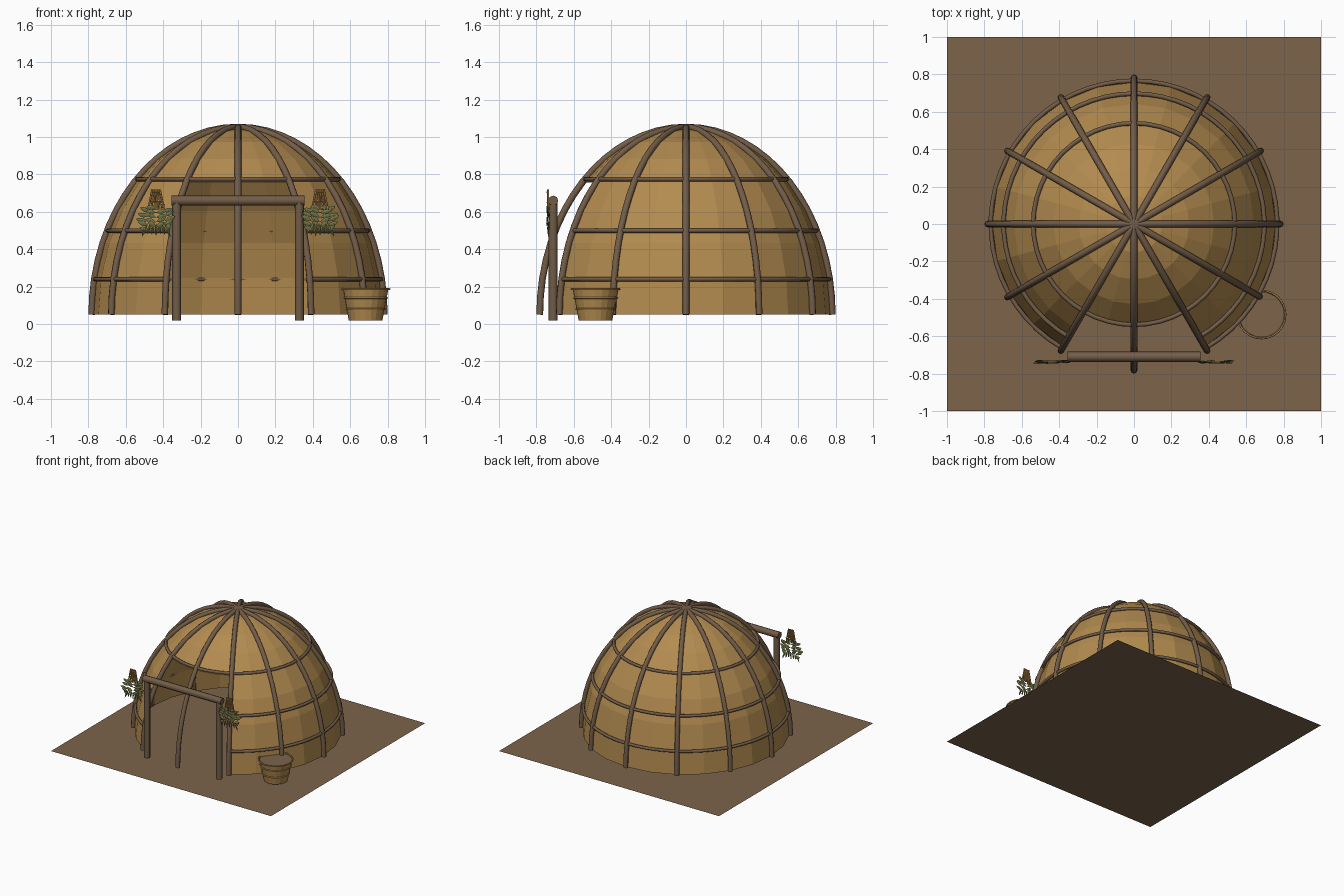
import bpy, bmesh, math, random
from math import sin, cos, pi, radians
from mathutils import Vector, Matrix

random.seed(4)
if "Cube" in bpy.data.objects:
    bpy.data.objects.remove(bpy.data.objects["Cube"])


def material(name, *rgb):
    m = bpy.data.materials.new(name)
    m.use_nodes = True
    m.diffuse_color = (*rgb, 1)
    m.node_tree.nodes["Principled BSDF"].inputs["Base Color"].default_value = (*rgb, 1)
    return m


EARTH = material("packed earth", 0.20, 0.125, 0.068)
THATCH = material("thatch", 0.45, 0.26, 0.08)
WOOD = material("dark wood", 0.17, 0.108, 0.064)
STRAW = material("straw", 0.40, 0.21, 0.06)
LEAF = material("dried leaf", 0.16, 0.17, 0.06)

BASE, WIDTH, HEIGHT = 0.05, 0.772, 1.0


def add_mesh(name, bm, mat, smooth=False):
    me = bpy.data.meshes.new(name)
    bm.to_mesh(me)
    bm.free()
    me.materials.append(mat)
    for p in me.polygons:
        p.use_smooth = smooth
    ob = bpy.data.objects.new(name, me)
    bpy.context.collection.objects.link(ob)
    return ob


def tube(name, points, radius, mat, cyclic=False):
    """Round pole swept along a path, turned into a mesh."""
    cu = bpy.data.curves.new(name, "CURVE")
    cu.dimensions = "3D"
    cu.bevel_depth, cu.bevel_resolution, cu.use_fill_caps = radius, 2, True
    sp = cu.splines.new("POLY")
    sp.points.add(len(points) - 1)
    for p, co in zip(sp.points, points):
        p.co = (*co, 1)
    sp.use_cyclic_u = cyclic
    cu.materials.append(mat)
    tmp = bpy.data.objects.new(name + " path", cu)
    bpy.context.collection.objects.link(tmp)
    dg = bpy.context.evaluated_depsgraph_get()
    me = bpy.data.meshes.new_from_object(tmp.evaluated_get(dg))
    bpy.data.objects.remove(tmp)
    bpy.data.curves.remove(cu)
    me.name = name
    ob = bpy.data.objects.new(name, me)
    bpy.context.collection.objects.link(ob)
    return ob


def lathe(name, profile, sides, mat, centre=(0, 0), smooth=False):
    """Surface of revolution from (radius, height) pairs."""
    bm = bmesh.new()
    rows = [[bm.verts.new((centre[0] + r * cos(2 * pi * i / sides),
                           centre[1] + r * sin(2 * pi * i / sides), z))
             for i in range(sides)] for r, z in profile]
    for a, b in zip(rows, rows[1:]):
        for i in range(sides):
            j = (i + 1) % sides
            bm.faces.new((a[i], a[j], b[j], b[i]))
    bmesh.ops.remove_doubles(bm, verts=bm.verts, dist=0.0005)
    return add_mesh(name, bm, mat, smooth)


def circle(radius, z, start=0, end=360, steps=48, centre=(0, 0)):
    return [(centre[0] + radius * cos(radians(start + (end - start) * i / steps)),
             centre[1] + radius * sin(radians(start + (end - start) * i / steps)), z)
            for i in range(steps + 1)]


# Ground
bm = bmesh.new()
bmesh.ops.create_grid(bm, x_segments=1, y_segments=1, size=1)
add_mesh("ground", bm, EARTH)

# Thatched dome with the doorway faces removed
rows = 8
dome = lathe("dome_shell", [(WIDTH * cos(pi / 2 * k / rows), BASE + HEIGHT * sin(pi / 2 * k / rows))
                            for k in range(rows + 1)], 24, THATCH)
bm = bmesh.new()
bm.from_mesh(dome.data)
door = []
for f in bm.faces:
    c = f.calc_center_median()
    if abs(math.atan2(c.x, -c.y)) < radians(30) and c.z < 0.76:
        door.append(f)
bmesh.ops.delete(bm, geom=door, context="FACES")
bm.to_mesh(dome.data)
bm.free()

# Arched ribs crossing at the top
for n in range(6):
    a = pi * n / 6
    path = []
    for k in range(33):
        t = pi * k / 32
        r = 0.782 * cos(t)
        path.append((r * cos(a), r * sin(a), BASE + 1.003 * sin(t)))
    tube(f"rib_{n + 1}", path, 0.018, WOOD)

# Hoops, the lower two stopping at the doorway
for n, z in enumerate((0.24, 0.50)):
    r = 0.78 * math.sqrt(1 - ((z - BASE) / 1.003) ** 2)
    tube(f"hoop_{n + 1}", circle(r, z, -60, 240), 0.012, WOOD)
top_r = 0.78 * math.sqrt(1 - (0.725 / 1.003) ** 2)
tube("hoop_3", circle(top_r, 0.775)[:-1], 0.012, WOOD, True)

# Door frame
for side, label in ((1, "left"), (-1, "right")):
    tube(f"door_post_{label}", [(side * 0.328, -0.71, 0.02), (side * 0.328, -0.71, 0.65)], 0.024, WOOD)
tube("door_beam", [(-0.355, -0.71, 0.66), (0.355, -0.71, 0.66)], 0.027, WOOD)


def leaf(bm, root, angle, length, width, thick=0.004):
    """Flat pointed leaf with a raised midrib."""
    m = Matrix.Translation(root) @ Matrix.Rotation(-angle, 4, "Y")
    outline = [(0, 0), (0.4, -0.5), (0.75, -0.4), (1, 0), (0.75, 0.4), (0.4, 0.5)]
    rim = [bm.verts.new(m @ Vector((u * length, 0, v * width))) for u, v in outline]
    for d in (-thick, thick):
        mid = bm.verts.new(m @ Vector((length * 0.55, d, 0)))
        for i in range(6):
            bm.faces.new((rim[i], rim[(i + 1) % 6], mid))


# Hanging herb bundles beside the doorway
for side, label in ((1, "left"), (-1, "right")):
    x, y = side * 0.438, -0.737
    for k in range(6):
        u = k / 5 - 0.5
        tube(f"bundle_straw_{label}_{k + 1}",
             [(x + u * 0.042, y, 0.72), (x + u * 0.085, y, 0.61)], 0.005, STRAW)
    for k, z in enumerate((0.65, 0.705)):
        w = 0.033 - 0.011 * k
        tube(f"bundle_tie_{label}_{k + 1}", [(x - w, y - 0.005, z), (x + w, y - 0.005, z)], 0.004, STRAW)
    bm = bmesh.new()
    for row in range(5):
        z = 0.62 - row * 0.025
        for s in (-1, 1):
            for k, off in enumerate((0.0, 0.045)):
                tilt = radians(random.uniform(5, 35))
                angle = tilt if s > 0 else pi - tilt
                scale = 1 - 0.09 * abs(row - 2)
                leaf(bm, Vector((x + s * off * scale, y + random.uniform(-0.007, 0.007), z - off * 0.4)),
                     angle, 0.065 * scale, 0.024)
    for k in range(7):
        u = k / 6 - 0.5
        leaf(bm, Vector((x + u * 0.09, y, 0.54)), -pi / 2 + u * 0.8,
             random.uniform(0.055, 0.085), 0.014)
    add_mesh(f"bundle_leaves_{label}", bm, LEAF)

# Woven basket with hoops and earth filling
spot = (0.682, -0.484)
lathe("basket_body", [(0, 0.02), (0.09, 0.02), (0.122, 0.187)], 20, THATCH, spot)
for n, (r, z) in enumerate(((0.103, 0.08), (0.115, 0.14), (0.128, 0.187))):
    tube(f"basket_hoop_{n + 1}", circle(r, z, steps=24, centre=spot)[:-1], 0.005, THATCH, True)
lathe("basket_filling", [(0.122, 0.184), (0, 0.184)], 20, EARTH, spot)

# Smooth the round poles, keep their cut ends sharp
bpy.ops.object.select_all(action="DESELECT")
for ob in bpy.context.collection.objects:
    if ob.type == "MESH" and ob.name.startswith(("rib", "hoop", "door", "basket_hoop")):
        ob.select_set(True)
        bpy.context.view_layer.objects.active = ob
bpy.ops.object.shade_smooth_by_angle(angle=radians(50))
